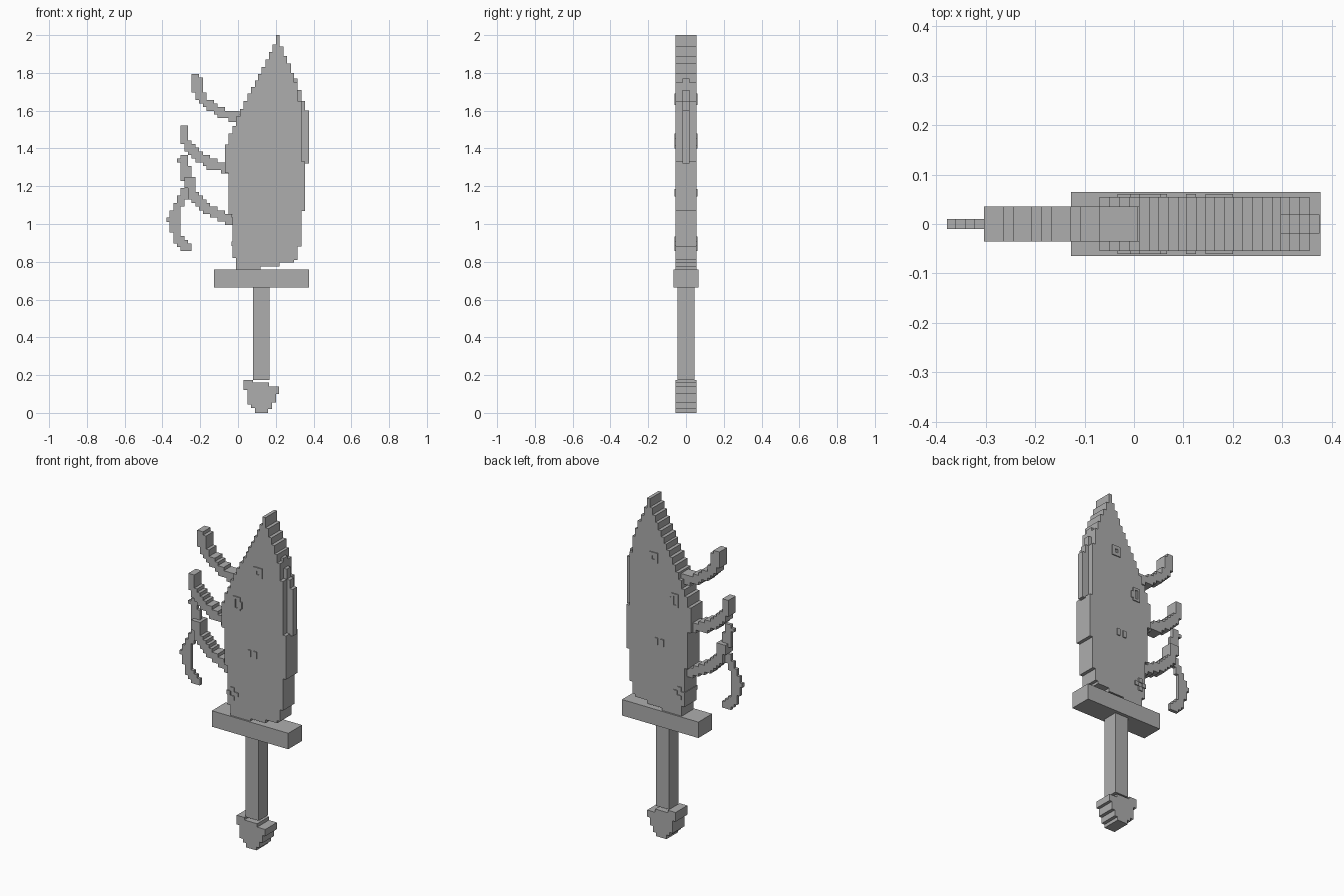
import bpy, bmesh, math
from mathutils import Vector
from mathutils.geometry import intersect_point_line

if "Cube" in bpy.data.objects:
    bpy.data.objects.remove(bpy.data.objects["Cube"])

grey = bpy.data.materials.new("plain_grey")
grey.use_nodes = True
COLOUR = (0.42, 0.42, 0.42, 1)
grey.diffuse_color = COLOUR
grey.node_tree.nodes["Principled BSDF"].inputs["Base Color"].default_value = COLOUR


def finish(name, bm):
    bmesh.ops.recalc_face_normals(bm, faces=bm.faces)
    mesh = bpy.data.meshes.new(name)
    bm.to_mesh(mesh)
    bm.free()
    mesh.materials.append(grey)
    obj = bpy.data.objects.new(name, mesh)
    bpy.context.collection.objects.link(obj)
    return obj


def extrude_faces(bm, faces, depth):
    res = bmesh.ops.extrude_face_region(bm, geom=faces, use_keep_orig=True)
    moved = [v for v in res["geom"] if isinstance(v, bmesh.types.BMVert)]
    bmesh.ops.translate(bm, vec=(0, depth, 0), verts=moved)


def slab(name, outline, half):
    """Extrude an x-z outline through y."""
    bm = bmesh.new()
    face = bm.faces.new([bm.verts.new((x, -half, z)) for x, z in outline])
    extrude_faces(bm, [face], 2 * half)
    return finish(name, bm)


def box(name, x0, x1, z0, z1, half):
    return slab(name, [(x0, z0), (x1, z0), (x1, z1), (x0, z1)], half)


def stairs(start, steps):
    """Climb from z = start; each step is (x, top of the step)."""
    points, z = [], start
    for x, top in steps:
        points += [(x, z), (x, top)]
        z = top
    return points


def stepped_limb(name, path, width, half, cell=0.0195):
    """Rasterise a thick path into square cells and extrude them."""
    pts = [Vector((x, z, 0)) for x, z in path]

    def near(p):
        for a, b in zip(pts, pts[1:]):
            q, t = intersect_point_line(p, a, b)
            q = a.lerp(b, min(1, max(0, t)))
            if (p - q).length <= width / 2:
                return True
        return False

    bm = bmesh.new()
    verts = {}

    def corner(i, k):
        if (i, k) not in verts:
            verts[i, k] = bm.verts.new((0.0085 + i * cell, -half, k * cell))
        return verts[i, k]

    for i in range(-20, 1):
        for k in range(40, 95):
            if near(Vector((0.0085 + (i + 0.5) * cell, (k + 0.5) * cell, 0))):
                bm.faces.new([corner(i, k), corner(i + 1, k),
                              corner(i + 1, k + 1), corner(i, k + 1)])
    extrude_faces(bm, bm.faces[:], 2 * half)
    bmesh.ops.recalc_face_normals(bm, faces=bm.faces)
    bmesh.ops.dissolve_limit(bm, angle_limit=0.02, verts=bm.verts, edges=bm.edges)
    return finish(name, bm)


# Blade with stepped edges
left_edge = [(-0.01, 0.82), (-0.03, 1.05), (-0.05, 1.27), (-0.07, 1.42),
             (-0.05, 1.48), (-0.03, 1.52), (-0.01, 1.57), (0.01, 1.61),
             (0.03, 1.65), (0.05, 1.69), (0.07, 1.725), (0.09, 1.76),
             (0.105, 1.795), (0.125, 1.83), (0.145, 1.87), (0.163, 1.91),
             (0.182, 1.95), (0.2, 2.0)]
right_edge = [(0.12, 0.775), (0.22, 0.795), (0.297, 0.81), (0.315, 0.88),
              (0.335, 1.07), (0.355, 1.33), (0.335, 1.65), (0.315, 1.75),
              (0.297, 1.80), (0.28, 1.85), (0.26, 1.89), (0.24, 1.94),
              (0.22, 2.0)]
slab("blade", stairs(0.755, right_edge) + stairs(0.755, left_edge)[::-1], 0.055)

# Rib along the back edge of the blade
rib_edge = [(0.375, 1.6), (0.355, 1.65), (0.335, 1.71), (0.315, 1.77)]
slab("edge_rib", stairs(1.32, rib_edge) + [(0.29, 1.77), (0.29, 1.32)], 0.019)

# Guard and grip
box("guard", -0.127, 0.377, 0.665, 0.76, 0.065)
box("grip", 0.08, 0.168, 0.175, 0.67, 0.045)

# Pommel
pommel_right = [(0.16, 0.02), (0.18, 0.055), (0.2, 0.1), (0.218, 0.14),
                (0.165, 0.16), (0.08, 0.175)]
pommel_left = [(0.09, 0.025), (0.07, 0.045), (0.05, 0.12), (0.03, 0.175)]
slab("pommel", stairs(0, pommel_right) + stairs(0, pommel_left)[::-1], 0.055)

# Curved side horns
horns = {
    "upper_horn": [(-0.22, 1.77), (-0.22, 1.71), (-0.17, 1.64),
                   (-0.09, 1.59), (-0.03, 1.565), (0, 1.565)],
    "middle_horn": [(-0.285, 1.5), (-0.28, 1.44), (-0.22, 1.365),
                    (-0.14, 1.315), (-0.05, 1.295)],
    "lower_horn": [(-0.255, 1.225), (-0.24, 1.16), (-0.18, 1.09),
                   (-0.1, 1.045), (-0.03, 1.02)],
}
for name, path in horns.items():
    stepped_limb(name, path, 0.05, 0.035)

# Thin hook hanging from the lower horn
stepped_limb("thin_hook", [(-0.29, 1.34), (-0.275, 1.29), (-0.265, 1.2),
                           (-0.3, 1.13), (-0.335, 1.06), (-0.335, 0.97),
                           (-0.305, 0.895), (-0.265, 0.875)], 0.05, 0.01)
box("hook_nub", -0.378, -0.35, 1.01, 1.035, 0.01)


# Raised marks, showing on both faces of the blade
def ring(name, x0, x1, z0, z1, t):
    box(name + "_left", x0, x0 + t, z0, z1, 0.061)
    box(name + "_right", x1 - t, x1, z0, z1, 0.061)
    box(name + "_bottom", x0 + t, x1 - t, z0, z0 + t, 0.061)
    box(name + "_top", x0 + t, x1 - t, z1 - t, z1, 0.061)


ring("top_mark", 0.145, 0.2, 1.63, 1.69, 0.019)
ring("side_mark", 0.01, 0.055, 1.4, 1.48, 0.014)
box("side_mark_tab", 0.055, 0.067, 1.415, 1.455, 0.061)
for i, x in enumerate((0.105, 0.145)):
    box(f"bar_mark_{i + 1}", x, x + 0.02, 1.145, 1.185, 0.061)
for i in range(4):
    dx, dz = round(math.cos(i * math.pi / 2)), round(math.sin(i * math.pi / 2))
    x, z = 0.004 + dx * 0.025, 0.895 + dz * 0.025
    box(f"cross_mark_{i + 1}", x - 0.0125, x + 0.0125, z - 0.0125, z + 0.0125, 0.061)
